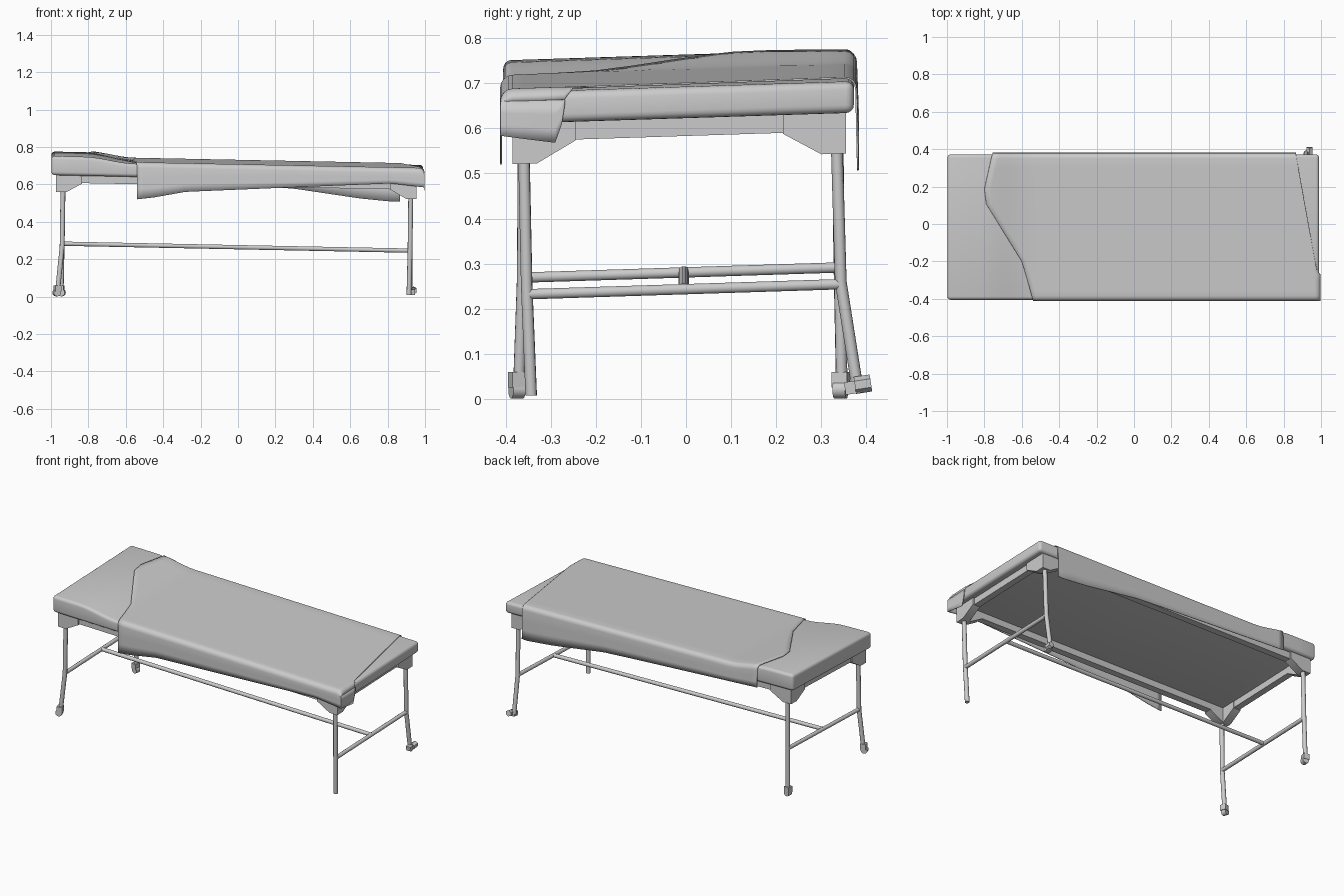
import bpy, bmesh, math
from mathutils import Vector, Matrix

if "Cube" in bpy.data.objects:
    bpy.data.objects.remove(bpy.data.objects["Cube"])


def interp(table, x):
    if x <= table[0][0]:
        return table[0][1]
    for (a, p), (b, q) in zip(table, table[1:]):
        if x <= b:
            return p + (q - p) * (x - a) / (b - a)
    return table[-1][1]


def tilt(x, y):
    """Height of the slightly tilted bed plane (flat mattress top)."""
    return 0.712 - 0.02 * x + 0.032 * y


def bump(x):
    """Raised head end."""
    t = min(1, max(0, (-0.55 - x) / 0.27))
    return 0.032 * t * t * (3 - 2 * t)


def finish(bm, name, angle=35):
    bmesh.ops.recalc_face_normals(bm, faces=bm.faces[:])
    me = bpy.data.meshes.new(name)
    bm.to_mesh(me)
    bm.free()
    ob = bpy.data.objects.new(name, me)
    bpy.context.collection.objects.link(ob)
    bpy.ops.object.select_all(action='DESELECT')
    ob.select_set(True)
    bpy.context.view_layer.objects.active = ob
    bpy.ops.object.shade_smooth_by_angle(angle=math.radians(angle))
    return ob


def add_box(bm, lo, hi, rot=None):
    lo, hi = Vector(lo), Vector(hi)
    m = Matrix.Translation((lo + hi) / 2) @ (rot or Matrix()) @ Matrix.Diagonal((*(hi - lo), 1))
    return bmesh.ops.create_cube(bm, size=1, matrix=m)['verts']


def shear(bm):
    for v in bm.verts:
        v.co.z += tilt(v.co.x, v.co.y)


def tube(name, pts, r):
    cu = bpy.data.curves.new(name, 'CURVE')
    cu.dimensions = '3D'
    cu.bevel_depth = r
    cu.bevel_resolution = 3
    cu.use_fill_caps = True
    sp = cu.splines.new('POLY')
    sp.points.add(len(pts) - 1)
    for p, c in zip(sp.points, pts):
        p.co = (*c, 1)
    ob = bpy.data.objects.new(name, cu)
    bpy.context.collection.objects.link(ob)
    bpy.ops.object.select_all(action='DESELECT')
    ob.select_set(True)
    bpy.context.view_layer.objects.active = ob
    bpy.ops.object.convert(target='MESH')
    bpy.ops.object.shade_smooth_by_angle(angle=math.radians(50))


# Mattress with raised head end
bm = bmesh.new()
add_box(bm, (-0.998, -0.405, -0.07), (0.99, 0.372, 0))
for cut in [-0.87 + 0.04 * i for i in range(10)] + [0.2]:
    bmesh.ops.bisect_plane(bm, geom=bm.verts[:] + bm.edges[:] + bm.faces[:],
                           plane_co=(cut, 0, 0), plane_no=(1, 0, 0))
for v in bm.verts:
    v.co.z += tilt(v.co.x, v.co.y) + (bump(v.co.x) if v.co.z > -0.01 else 0)
hard = [e for e in bm.edges if e.calc_face_angle(0) > 0.9]
bmesh.ops.bevel(bm, geom=hard, offset=0.018, segments=4, profile=0.5, affect='EDGES')
finish(bm, "mattress")

# Draped sheet
R, OFF, Y0, Y1, XR = 0.026, 0.006, -0.410, 0.377, 0.996
left_edge = [(-0.41, -0.54), (-0.3, -0.57), (-0.2, -0.6), (0.107, -0.79), (0.187, -0.8), (0.378, -0.757)]
right_edge = [(-0.41, XR), (-0.27, XR), (-0.25, 0.978), (0.378, 0.865)]
hem_front = [(-0.54, 0.52), (-0.45, 0.53), (-0.28, 0.56), (0.27, 0.583), (0.82, 0.605), (1, 0.583)]
hem_back = [(-0.76, 0.64), (0.1, 0.59), (0.3, 0.577), (0.65, 0.525), (0.83, 0.507), (0.87, 0.51)]
arc = [(R * (1 - math.cos(a)), R * (1 - math.sin(a))) for a in [math.pi / 8 * i for i in range(5)]]
top_ys = [-0.36, -0.3, -0.27, -0.25, -0.2, -0.12, -0.04, 0.04, 0.107, 0.15, 0.187, 0.25, 0.3]

section = [('front', Y0, k) for k in (0, 0.33, 0.66)]
section += [('top', Y0 + d, h) for d, h in arc]
section += [('top', y, 0) for y in top_ys]
section += [('top', Y1 - d, h) for d, h in reversed(arc)]
section += [('back', Y1 + 0.004 * (1 - k), k) for k in (0.66, 0.33, 0)]
ts = [i / 48 for i in range(48)] + [0.984, 0.99, 0.995, 0.998, 1]

bm = bmesh.new()
rows = []
for kind, y, k in section:
    row = []
    xl, xr = interp(left_edge, y), interp(right_edge, y)
    for t in ts:
        x = xl + (xr - xl) * t
        d = min(R, max(0, x - (XR - R)))
        end_drop = R - math.sqrt(max(0, R * R - d * d))
        top = tilt(x, y) + bump(x) + OFF
        if kind == 'top':
            z = top - min(R, k + end_drop)
        else:
            hem = interp(hem_front if kind == 'front' else hem_back, x)
            z = hem + (top - R - hem) * k
        row.append(bm.verts.new((x, y, z)))
    rows.append(row)

# Sheet corner folded over the foot end
end_hem = [(-0.41, 0.583), (-0.29, 0.568), (-0.275, 0.61), (-0.268, 0.655)]
flap = []
for y in (Y0, -0.36, -0.29, -0.275, -0.268):
    lo, hi = interp(end_hem, y), tilt(XR, y) + OFF - R
    flap.append([bm.verts.new((XR, y, lo + (hi - lo) * k)) for k in (0, 0.33, 0.66, 1)])
for grid in (rows, flap):
    for a, b in zip(grid, grid[1:]):
        for i in range(len(a) - 1):
            bm.faces.new((a[i], a[i + 1], b[i + 1], b[i]))
bmesh.ops.remove_doubles(bm, verts=bm.verts[:], dist=0.0005)
sheet = finish(bm, "sheet")
mod = sheet.modifiers.new("thickness", 'SOLIDIFY')
mod.thickness = 0.004
mod.offset = 0

# Bed frame rails
FX0, FX1, FY0, FY1, W = -0.965, 0.945, -0.375, 0.345, 0.04
bm = bmesh.new()
for y in (FY0, FY1 - W):
    add_box(bm, (FX0, y, -0.11), (FX1, y + W, -0.068))
for x in (FX0, FX1 - W):
    add_box(bm, (x, FY0 + W, -0.11), (x + W, FY1 - W, -0.068))
shear(bm)
finish(bm, "bed_frame")

# Corner brackets: two gusset plates meeting at each corner
bm = bmesh.new()
profile = [(0, -0.068), (0, -0.16), (0.055, -0.16), (0.14, -0.112), (0.14, -0.068)]
for cx, sx in ((-0.973, 1), (0.955, -1)):
    for cy, sy in ((-0.385, 1), (0.355, -1)):
        for along_x in (True, False):
            verts = []
            for u, w in profile:
                verts.append(bm.verts.new((cx + sx * u, cy, w) if along_x else (cx, cy + sy * u, w)))
            face = bm.faces.new(verts)
            ext = bmesh.ops.extrude_face_region(bm, geom=[face], use_keep_orig=True)
            move = Vector((0, sy * 0.05, 0)) if along_x else Vector((sx * 0.05, 0, 0))
            bmesh.ops.translate(bm, vec=move,
                                verts=[g for g in ext['geom'] if isinstance(g, bmesh.types.BMVert)])
shear(bm)
finish(bm, "corner_brackets")

# Bent tube legs
tube("front_right_leg", [(0.924, -0.36, 0.58), (0.92, -0.353, 0.25), (0.914, -0.343, 0.008)], 0.013)
tube("back_right_leg", [(0.924, 0.333, 0.6), (0.92, 0.343, 0.26), (0.92, 0.38, 0.025)], 0.013)
tube("front_left_leg", [(-0.935, -0.36, 0.62), (-0.94, -0.362, 0.27), (-0.963, -0.37, 0.045)], 0.013)
tube("back_left_leg", [(-0.935, 0.335, 0.64), (-0.94, 0.34, 0.29), (-0.945, 0.345, 0.045)], 0.013)

# Cross bars
for name, x in (("left_cross_bar", -0.939), ("right_cross_bar", 0.92)):
    tube(name, [(x, y, tilt(x, y) - 0.45) for y in (-0.355, 0.342)], 0.012)
tube("long_stretcher_bar", [(x, -0.005, tilt(x, 0) - 0.448) for x in (-0.939, 0.92)], 0.012)


# Casters: fork block and small wheel
def caster(name, loc, rot, dx):
    bm = bmesh.new()
    add_box(bm, (-0.017, -0.017, 0.026), (0.017, 0.017, 0.06))
    wheel = Matrix.Translation((dx, 0, 0.021)) @ Matrix.Rotation(math.pi / 2, 4, 'X')
    bmesh.ops.create_cone(bm, cap_ends=True, segments=12, radius1=0.02, radius2=0.02,
                          depth=0.028, matrix=wheel)
    bmesh.ops.transform(bm, matrix=Matrix.Translation(loc) @ rot, verts=bm.verts[:])
    finish(bm, name)


caster("front_left_caster", (-0.965, -0.373, 0), Matrix.Rotation(0.3, 4, 'Z'), -0.005)
caster("back_left_caster", (-0.947, 0.343, 0), Matrix.Rotation(-0.2, 4, 'Z'), 0.004)

# Knocked-over caster on the back right leg
bm = bmesh.new()
rot = Matrix.Rotation(0.15, 4, 'X')
add_box(bm, (0.913, 0.352, 0.012), (0.945, 0.39, 0.04), rot)
bmesh.ops.create_cone(bm, cap_ends=True, segments=6, radius1=0.019, radius2=0.019, depth=0.036,
                      matrix=Matrix.Translation((0.938, 0.392, 0.033)) @ rot @ Matrix.Rotation(math.pi / 2, 4, 'X'))
finish(bm, "back_right_caster", 25)
